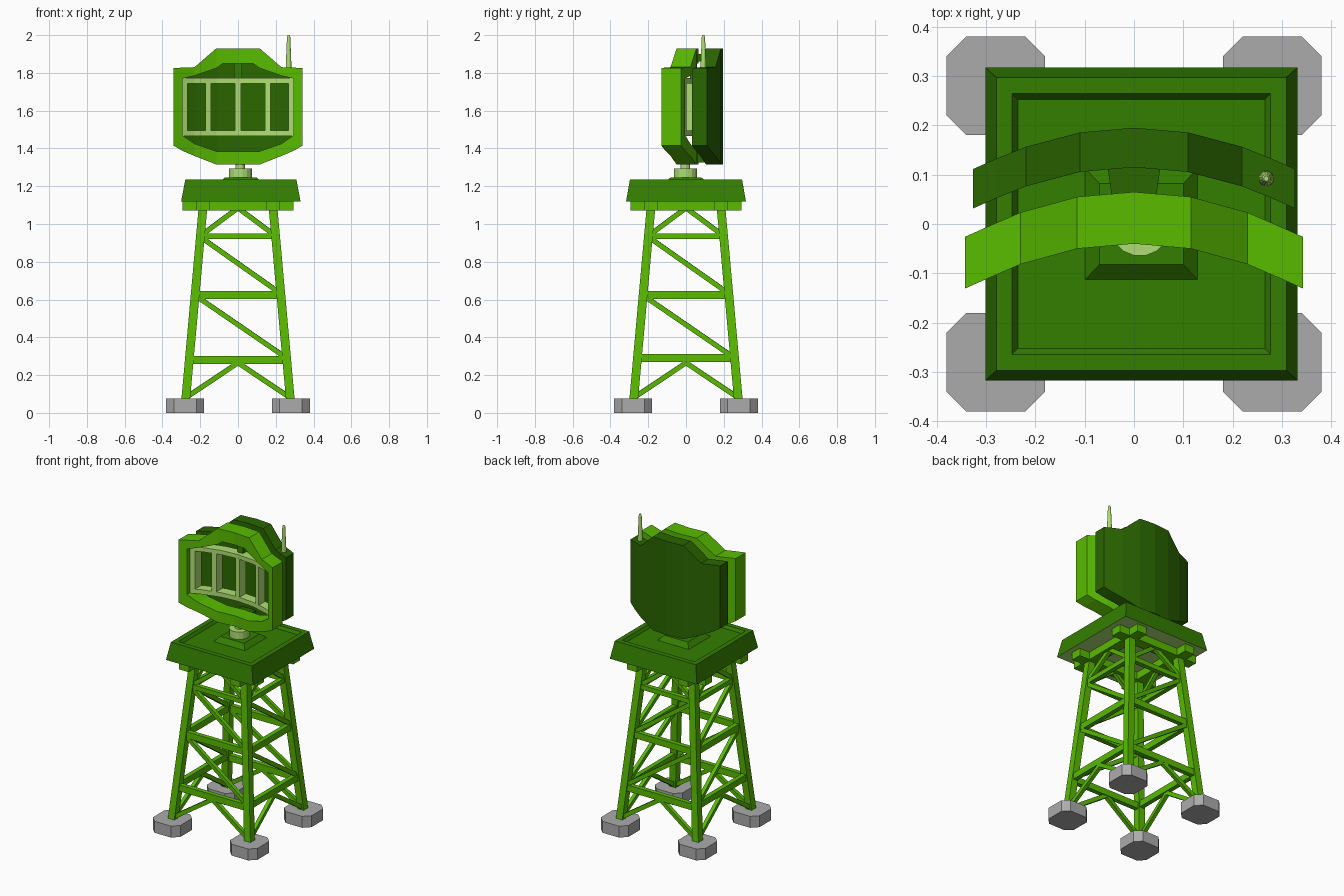
import bpy, bmesh, math
from mathutils import Vector, Matrix

if "Cube" in bpy.data.objects:
    bpy.data.objects.remove(bpy.data.objects["Cube"])


def material(name, rgb):
    m = bpy.data.materials.new(name)
    m.diffuse_color = (*rgb, 1)
    m.use_nodes = True
    m.node_tree.nodes["Principled BSDF"].inputs["Base Color"].default_value = m.diffuse_color
    return m


BRIGHT = material("bright_green", (0.10, 0.50, 0.0))
MID = material("mid_green", (0.034, 0.21, 0.0))
DARK = material("dark_green", (0.023, 0.133, 0.0))
PALE = material("pale_green", (0.43, 0.74, 0.17))
GRAY = material("concrete_gray", (0.41, 0.41, 0.41))


def finish(bm, name, *mats):
    bmesh.ops.recalc_face_normals(bm, faces=bm.faces[:])
    me = bpy.data.meshes.new(name)
    bm.to_mesh(me)
    bm.free()
    for m in mats:
        me.materials.append(m)
    ob = bpy.data.objects.new(name, me)
    bpy.context.collection.objects.link(ob)
    return ob


def loft(name, rings, *mats):
    """Skin a stack of closed rings of points and cap both ends."""
    bm = bmesh.new()
    vs = [[bm.verts.new(p) for p in r] for r in rings]
    n = len(vs[0])
    for a, b in zip(vs, vs[1:]):
        for i in range(n):
            bm.faces.new((a[i], a[(i + 1) % n], b[(i + 1) % n], b[i]))
    bm.faces.new(vs[0])
    bm.faces.new(vs[-1])
    return finish(bm, name, *mats)


def rect(cx, cy, hx, hy, z):
    return [(cx + sx * hx, cy + sy * hy, z) for sx, sy in ((-1, -1), (1, -1), (1, 1), (-1, 1))]


def circle(cx, cy, r, z, n=12):
    return [(cx + r * math.cos(2 * math.pi * (i + .5) / n),
             cy + r * math.sin(2 * math.pi * (i + .5) / n), z) for i in range(n)]


def beam(name, p, q, w, h, mat):
    p, q = Vector(p), Vector(q)
    d = q - p
    bm = bmesh.new()
    bmesh.ops.create_cube(bm, size=1)
    M = (Matrix.Translation((p + q) / 2) @ d.to_track_quat('Z', 'Y').to_matrix().to_4x4()
         @ Matrix.Diagonal((w, h, d.length, 1)))
    bm.transform(M)
    return finish(bm, name, mat)


# ---- footings and legs
def reach(z):
    return 0.277 - 0.09 * (z - 0.07)


for sx in (-1, 1):
    for sy in (-1, 1):
        cx, cy = 0.28 * sx, 0.28 * sy
        octo = [(.1, -.06), (.1, .06), (.06, .1), (-.06, .1),
                (-.1, .06), (-.1, -.06), (-.06, -.1), (.06, -.1)]
        loft("footing", [[(cx + x, cy + y, z) for x, y in octo] for z in (0, .075)], GRAY)
        loft("leg", [rect(reach(z) * sx, reach(z) * sy, .023, .023, z) for z in (.06, 1.1)], BRIGHT)

# ---- lattice on the four sides
for axis in (0, 1):
    for side in (-1, 1):
        def P(u, z):
            v = side * reach(z)
            return (u * reach(z), v, z) if axis == 0 else (v, u * reach(z), z)
        low = 0.28 if axis == 0 else 0.29
        for z, h in ((low, .042), (.625, .042), (.935, .03)):
            beam("ring_beam", P(-1, z), P(1, z), .03, h, BRIGHT)
        beam("diagonal_brace", P(-.95, .615), P(.95, .30), .024, .026, BRIGHT)
        beam("diagonal_brace", P(-.95, .925), P(.95, .64), .024, .026, BRIGHT)
        for s in (-1, 1):
            beam("foot_brace", P(s * .95, .09), P(0, .265), .024, .026, BRIGHT)
            beam("top_brace", P(s * .95, .945), P(0, 1.085), .024, .026, BRIGHT)
        # platform bearers
        a = (-.295, side * .185, 1.096) if axis == 0 else (side * .185, -.295, 1.096)
        b = (.295, side * .185, 1.096) if axis == 0 else (side * .185, .295, 1.096)
        beam("platform_bearer", a, b, .07, .05, BRIGHT)

# ---- platform with recessed top and pale underside
C = 0.015
deck = loft("platform", [rect(C, 0, .316, .317, 1.12), rect(C, 0, .294, .297, 1.235),
                         rect(C, 0, .262, .264, 1.235), rect(C, 0, .25, .252, 1.217)], MID, PALE)
for f in deck.data.polygons:
    if f.normal.z < -.9:
        f.material_index = 1

# ---- pedestal and turntable
loft("pedestal", [rect(C, 0, .115, .114, 1.216), rect(C, 0, .085, .082, 1.246)], MID)
loft("turntable", [circle(.012, -.003, .062, z, 16) for z in (1.24, 1.295)], PALE)
loft("neck", [circle(.012, -.003, .026, z) for z in (1.29, 1.33)], PALE)


# ---- curved antenna panels
def bend(x):
    pts = [(0, -.04), (.115, -.05), (.235, -.083), (.345, -.132)]
    x = abs(x)
    for (a, ya), (b, yb) in zip(pts, pts[1:]):
        if x <= b:
            break
    return ya + (yb - ya) * (x - a) / (b - a)


def sheet(name, cols, y0, thick, mat, hole=0):
    """Curved plate from columns (x, heights); the middle row stays open within |x| < hole."""
    bm = bmesh.new()
    grid = [[bm.verts.new((x, 0, z)) for z in zs] for x, zs in cols]
    for i in range(len(cols) - 1):
        mid = abs(cols[i][0] + cols[i + 1][0]) / 2
        for j in range(len(grid[i]) - 1):
            if j == 1 and mid < hole:
                continue
            bm.faces.new((grid[i][j], grid[i + 1][j], grid[i + 1][j + 1], grid[i][j + 1]))
    ext = bmesh.ops.extrude_face_region(bm, geom=bm.faces[:], use_keep_orig=True)
    new = [g for g in ext["geom"] if isinstance(g, bmesh.types.BMVert)]
    bmesh.ops.translate(bm, verts=new, vec=(0, thick, 0))
    for v in bm.verts:
        v.co.y += bend(v.co.x) + y0
    return finish(bm, name, mat)


def mirrored(half):
    return [(-x, z) for x, z in reversed(half) if x > 0] + half


outline = mirrored([(0, (1.315, 1.385, 1.85, 1.93)), (.08, (1.315, 1.385, 1.85, 1.93)),
                    (.115, (1.315, 1.385, 1.825, 1.93)), (.23, (1.36, 1.425, 1.785, 1.83)),
                    (.295, (1.388, 1.47, 1.77, 1.828)), (.342, (1.415, 1.47, 1.77, 1.825))])
sheet("front_panel_frame", outline, 0, .105, BRIGHT, hole=.295)
sheet("back_panel", [(x * .953, (z[0], z[3])) for x, z in outline], .155, .08, DARK)

# pale grid inside the opening
xs = mirrored([(0, 0), (.115, 0), (.23, 0), (.297, 0)])
for z0, z1 in ((1.466, 1.496), (1.745, 1.773)):
    sheet("grid_rail", [(x, (z0, z1)) for x, _ in xs], .035, .066, PALE)
for x in (-.282, -.157, 0, .157, .282):
    sheet("grid_post", [(x - .015, (1.49, 1.75)), (x + .015, (1.49, 1.75))], .035, .066, PALE)

# ---- connectors between the panels
for z0, z1 in ((1.86, 1.9), (1.325, 1.375)):
    loft("panel_connector", [[(-.045, .055, z), (.045, .055, z), (.055, .125, z), (-.055, .125, z)]
                             for z in (z0, z1)], DARK)
loft("center_post", [rect(0, .04, .02, .018, z) for z in (1.75, 1.87)], MID)

# ---- whip antenna
loft("whip_antenna", [circle(.268, .092, r, z) for r, z in
                      ((.016, 1.815), (.015, 1.85), (.009, 1.99), (.005, 2.0))], PALE)
